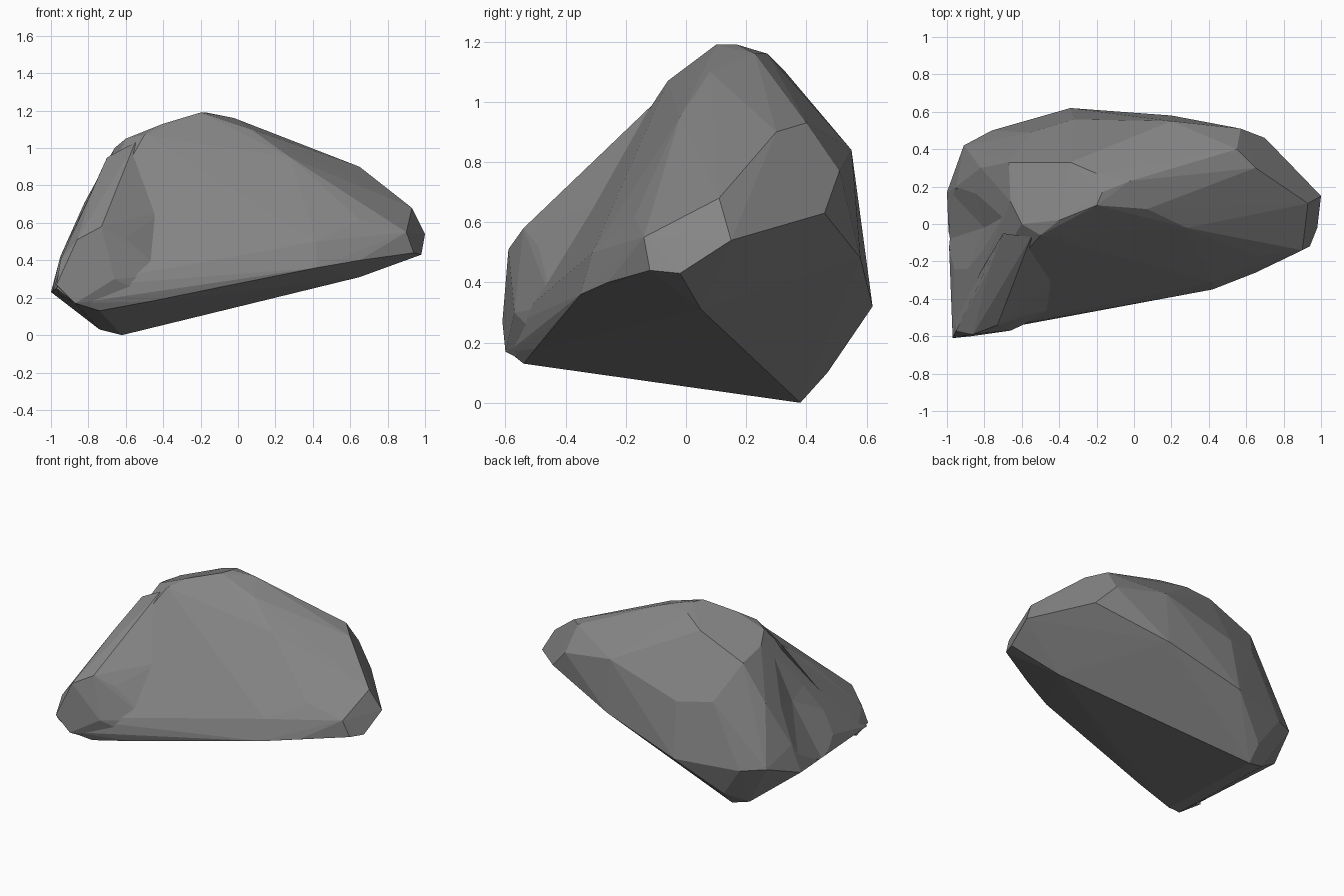
import bpy, bmesh

stone = bpy.data.materials.new("dark_stone")
stone.diffuse_color = (.24, .24, .24, 1)


def hull(name, pts):
    """Faceted stone made as the convex hull of a few corner points."""
    bm = bmesh.new()
    for p in pts:
        bm.verts.new(p)
    res = bmesh.ops.convex_hull(bm, input=bm.verts)
    junk = {g for g in res["geom_interior"] + res["geom_unused"]
            if isinstance(g, bmesh.types.BMVert)}
    bmesh.ops.delete(bm, geom=list(junk), context='VERTS')
    bmesh.ops.recalc_face_normals(bm, faces=bm.faces)
    me = bpy.data.meshes.new(name)
    bm.to_mesh(me)
    bm.free()
    me.materials.append(stone)
    ob = bpy.data.objects.new(name, me)
    bpy.context.collection.objects.link(ob)
    return ob


def combine(base, tool, operation):
    """Apply a boolean with the tool object and remove it."""
    mod = base.modifiers.new("combine", 'BOOLEAN')
    mod.operation = operation
    mod.solver = 'EXACT'
    mod.object = tool
    bpy.context.view_layer.objects.active = base
    bpy.ops.object.modifier_apply(modifier=mod.name)
    bpy.data.objects.remove(tool, do_unlink=True)


# Main boulder: right end, underside, back, left end, crest, front
rock = hull("boulder", [
    (.93, .11, .68), (1, .15, .54), (.98, -.02, .43), (.94, -.12, .44), (.90, -.14, .55),
    (.65, .30, .90), (.55, .40, .93), (.57, .51, .77), (.70, .46, .63),
    (.65, .05, .31), (.48, .10, .29), (-.62, .38, 0), (-.74, .36, .03), (-.62, .47, .10),
    (-.74, -.54, .13), (-.47, -.50, .18), (-.10, -.44, .26), (.42, -.35, .36), (.65, -.26, .40),
    (-.34, .62, .32), (.20, .58, .48), (-.32, .56, .69), (.20, .55, .84), (-.55, .49, .72),
    (-.76, .50, .30), (-.91, .42, .32), (-1, .17, .23), (-.95, .20, .42), (-.82, .30, .71),
    (-.97, -.60, .25), (-.87, -.59, .17), (-.67, .33, .96), (-.66, .12, 1.0),
    (-.34, .33, 1.10), (-.20, .27, 1.16), (-.60, .0, 1.05),
    (-.02, .23, 1.16), (-.20, .10, 1.19), (-.17, .17, 1.19), (-.40, .02, 1.13),
    (-.50, -.06, 1.07), (.07, .08, 1.10), (.28, -.02, .95),
    (.65, -.17, .62), (.10, -.38, .43), (.42, -.31, .50), (-.40, -.42, .43),
])

# Raised shoulder at the front left corner, running up to the crest
shoulder = hull("shoulder", [
    (-.97, -.61, .27), (-.96, -.50, .22), (-.87, -.60, .17), (-.74, -.54, .14),
    (-.95, -.57, .40), (-.86, -.59, .51), (-.73, -.54, .58), (-.60, -.49, .52),
    (-.49, -.49, .22), (-.50, -.46, .43), (-.66, -.57, .30), (-.79, -.40, .65),
    (-.78, -.25, .77), (-.70, -.05, .95), (-.55, -.07, 1.03), (-.40, -.27, .66),
    (-.38, -.44, .32),
])
combine(rock, shoulder, 'UNION')

# Shallow valley worn into the left face between the two ridges
valley = hull("valley_cutter", [
    (-.66, .06, 1.03), (-.80, -.02, .60), (-.99, -.08, .22),
    (-.98, .17, .33), (-.86, .24, .66), (-.96, -.42, .38), (-.81, -.26, .73),
    (-1.4, .30, .60), (-1.4, -.40, .60), (-1.2, 0, .20), (-1.0, 0, 1.1),
])
combine(rock, valley, 'DIFFERENCE')
